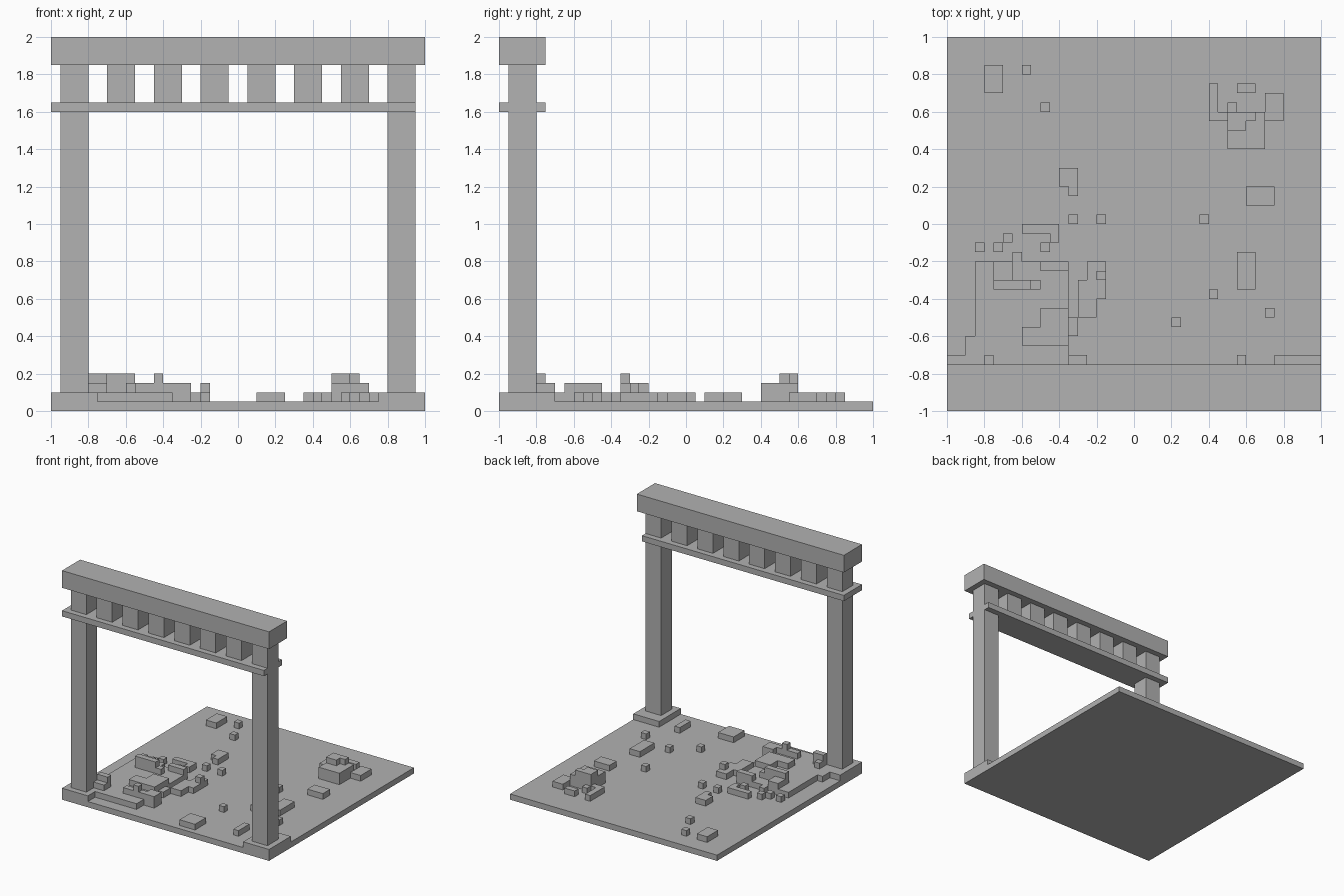
import bpy
import bmesh
from mathutils import Matrix, Vector

CELL = 0.05  # every part sits on one cubic grid

cube = bpy.data.objects.get("Cube")
if cube:
    bpy.data.objects.remove(cube, do_unlink=True)

stone_grey = bpy.data.materials.new("stone_grey")
stone_grey.use_nodes = True
colour = (0.445, 0.445, 0.445, 1)
stone_grey.diffuse_color = colour
stone_grey.node_tree.nodes["Principled BSDF"].inputs["Base Color"].default_value = colour


def box(name, x, y, width, depth, bottom=1, height=1):
    """Block from its left front corner and size, all in grid cells."""
    size = Vector((width, depth, height)) * CELL
    corner = Vector((x, y, bottom)) * CELL
    bm = bmesh.new()
    bmesh.ops.create_cube(bm, size=1)
    bmesh.ops.transform(
        bm, verts=bm.verts,
        matrix=Matrix.Translation(corner + size / 2) @ Matrix.Diagonal(size).to_4x4())
    mesh = bpy.data.meshes.new(name)
    bm.to_mesh(mesh)
    bm.free()
    mesh.materials.append(stone_grey)
    part = bpy.data.objects.new(name, mesh)
    bpy.context.collection.objects.link(part)
    return part


def cubes(name, *corners):
    """Single loose cubes resting on the floor."""
    for x, y in corners:
        box(name, x, y, width=1, depth=1)


# Floor slab
box("floor_slab", -20, -20, width=40, depth=40, bottom=0)

# Gateway: bases, pillars, ledge, short posts and top beam
for side, base_x, pillar_x in (("right", -20, -19), ("left", 15, 16)):
    box(side + "_pillar_base", base_x, -20, width=5, depth=6)
    box(side + "_pillar", pillar_x, -19, width=3, depth=3, bottom=2, height=35)
box("ledge", -20, -20, width=39, depth=5, bottom=32)
for post_x in range(-14, 12, 5):
    box("frieze_post", post_x, -19, width=3, depth=3, bottom=33, height=4)
box("top_beam", -20, -20, width=40, depth=5, bottom=37, height=3)

# Low platform beside the right pillar
box("platform", -17, -18, width=10, depth=14)
box("platform_step", -18, -14, width=1, depth=2)

# Rubble under the gateway
box("fallen_corner", -16, -17, width=2, depth=2, bottom=2)
box("fallen_corner_top", -16, -16, width=2, depth=1, bottom=3)
box("fallen_corner_chip", -16, -15, width=1, depth=1, bottom=2)
box("fallen_beam", -11, -16, width=6, depth=1, bottom=2)
box("fallen_beam_foot", -7, -16, width=2, depth=2, height=2)
box("fallen_beam_chip", -9, -16, width=1, depth=1, bottom=3)
box("gateway_stone", 2, -19, width=3, depth=3)
box("gateway_stone", 11, -17, width=1, depth=3)

# Broken walls on the platform
box("broken_wall", -15, -7, width=4, depth=1, bottom=2, height=2)
box("broken_wall_end", -11, -7, width=1, depth=1, bottom=2)
box("broken_wall_back", -15, -6, width=2, depth=2, bottom=2)
box("back_wall", -10, -5, width=3, depth=1, bottom=2)
box("platform_block", -12, -13, width=5, depth=2, bottom=2)
box("platform_block_back", -10, -11, width=3, depth=2, bottom=2)

# Stepped rubble beside the platform
box("side_rubble", -7, -12, width=1, depth=2)
box("side_rubble", -6, -10, width=2, depth=4)
box("side_rubble", -5, -8, width=2, depth=4)
box("side_rubble_top", -4, -6, width=1, depth=1, bottom=2)
box("corner_rubble", -12, -1, width=4, depth=1)
box("corner_rubble", -9, -2, width=1, depth=1)
box("platform_edge_stone", -13, -4, width=1, depth=1)

# Ruined mound at the back left
box("mound", 10, 8, width=4, depth=4, height=2)
box("mound_top", 10, 10, width=2, depth=2, bottom=3)
box("mound_top", 12, 11, width=1, depth=1, bottom=3)
box("mound_wall", 8, 11, width=1, depth=4)
box("mound_wall", 9, 11, width=1, depth=1)
box("mound_stone", 14, 11, width=2, depth=3)
box("mound_stone", 11, 14, width=2, depth=1)
box("mound_chip", 10, 12, width=1, depth=1)

# Larger loose stones
box("loose_stone", -16, 14, width=2, depth=3)
box("loose_stone", -8, 4, width=2, depth=2)
box("loose_stone", -7, 3, width=1, depth=1)
box("loose_stone", 12, 2, width=3, depth=2)
box("loose_stone", 11, -7, width=2, depth=4)

# Small loose cubes
cubes("pebble", (-12, 16), (-10, 12), (-7, 0), (-4, 0), (7, 0), (8, -8),
      (14, -10), (4, -11), (-17, -3), (-15, -3), (-14, -2), (-10, -3))
